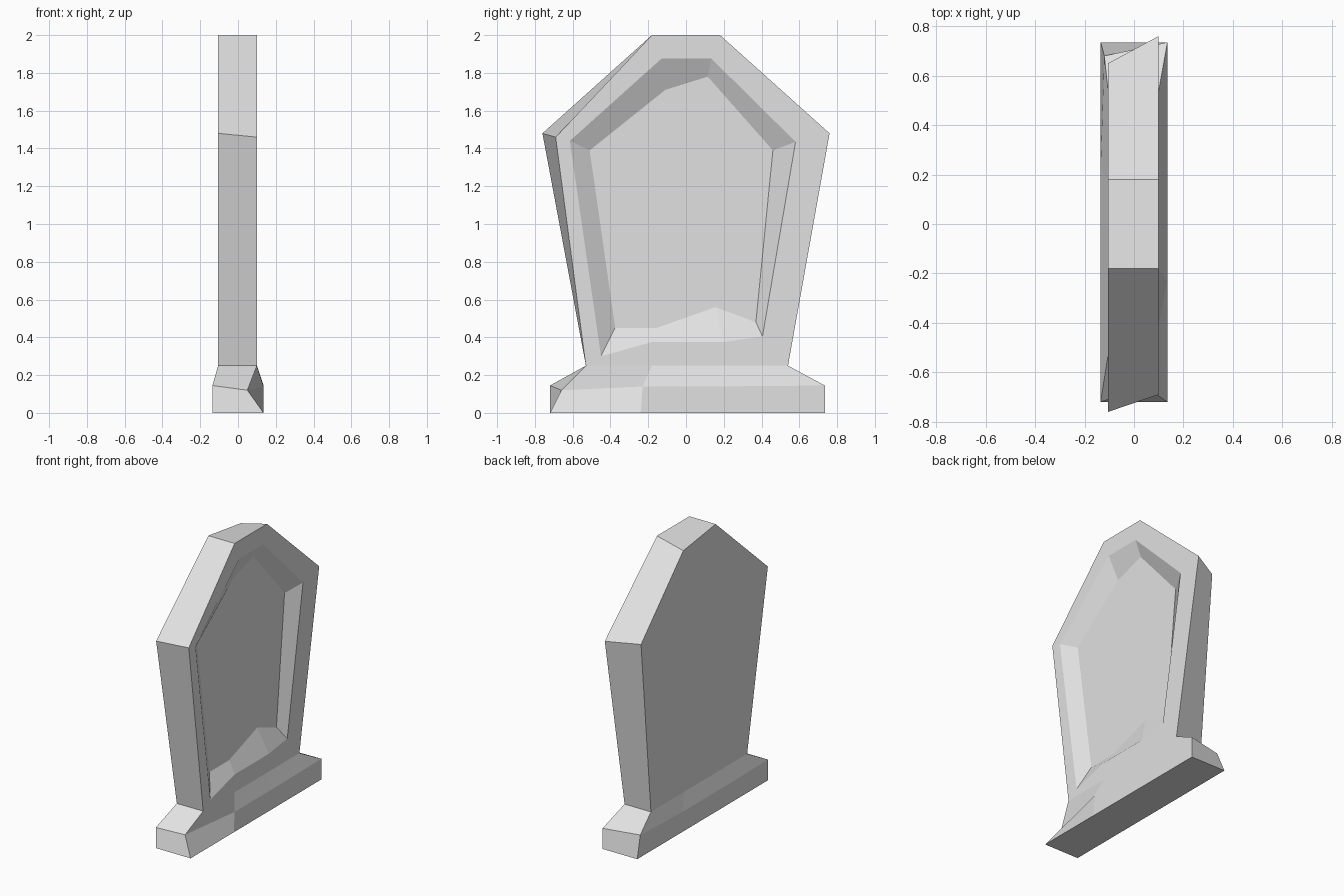
import bpy
import bmesh

if "Cube" in bpy.data.objects:
    bpy.data.objects.remove(bpy.data.objects["Cube"])

# Pale stone material
stone = bpy.data.materials.new("pale stone")
stone.use_nodes = True
colour = (0.75, 0.75, 0.75, 1)
stone.diffuse_color = colour
stone.node_tree.nodes["Principled BSDF"].inputs["Base Color"].default_value = colour

bm = bmesh.new()


def loop(points, x):
    """Vertices from (y, z) pairs on the plane at x."""
    return [bm.verts.new((x, y, z)) for y, z in points]


def bridge(a, b, closed=True):
    """Quads between two matching rows of vertices."""
    count = len(a) if closed else len(a) - 1
    for i in range(count):
        j = (i + 1) % len(a)
        bm.faces.new((a[i], a[j], b[j], b[i]))


# Slab outlines, worn differently on each side; the last four points are the foot
foot = [(0.54, 0.25), (0.18, 0.25), (-0.18, 0.25), (-0.53, 0.25)]
face = loop([(-0.69, 1.46), (-0.18, 2), (0.18, 2), (0.76, 1.48)] + foot, 0.1)
back = loop([(-0.76, 1.48), (-0.18, 2), (0.18, 1.95), (0.65, 1.47)] + foot, -0.105)

# Sunken panel: rim on the face, smaller floor behind it
rim = loop([(-0.615, 1.44), (-0.13, 1.875), (0.135, 1.875), (0.58, 1.435),
            (0.405, 0.405), (0.2, 0.375), (-0.18, 0.375), (-0.45, 0.30)], 0.1)
floor = loop([(-0.51, 1.39), (-0.11, 1.71), (0.115, 1.78), (0.46, 1.39),
              (0.37, 0.48), (0.155, 0.56), (-0.155, 0.45), (-0.375, 0.45)], 0.04)
bridge(face, rim)
bridge(rim, floor)
bm.faces.new(floor)
bm.faces.new(back)

# Slab edge, open at the foot
edge_face = [face[7]] + face[:5]
edge_back = [back[7]] + back[:5]
bridge(edge_face, edge_back, closed=False)

# Plinth rings, running around the foot of the slab
top = face[4:] + back[:3:-1]
ledge_face = loop([(0.735, 0.145), (0.2, 0.14), (-0.23, 0.14), (-0.66, 0.12)], 0.135)
ledge_back = loop([(-0.72, 0.145), (-0.24, 0.14), (0.22, 0.14), (0.68, 0.145)], -0.135)
ledge_face[3].co.x = 0.05
ledge_back[3].co.x = -0.12
ledge = ledge_face + ledge_back
ys = [0.735, 0.24, -0.24, -0.72]
ground = (loop([(y, 0) for y in ys], 0.135)
          + loop([(y, 0) for y in reversed(ys)], -0.135))
bridge(top, ledge)
bridge(ledge, ground)
bm.faces.new(ground)

bmesh.ops.recalc_face_normals(bm, faces=bm.faces)
mesh = bpy.data.meshes.new("headstone")
bm.to_mesh(mesh)
bm.free()
mesh.materials.append(stone)
bpy.context.collection.objects.link(bpy.data.objects.new("headstone", mesh))
